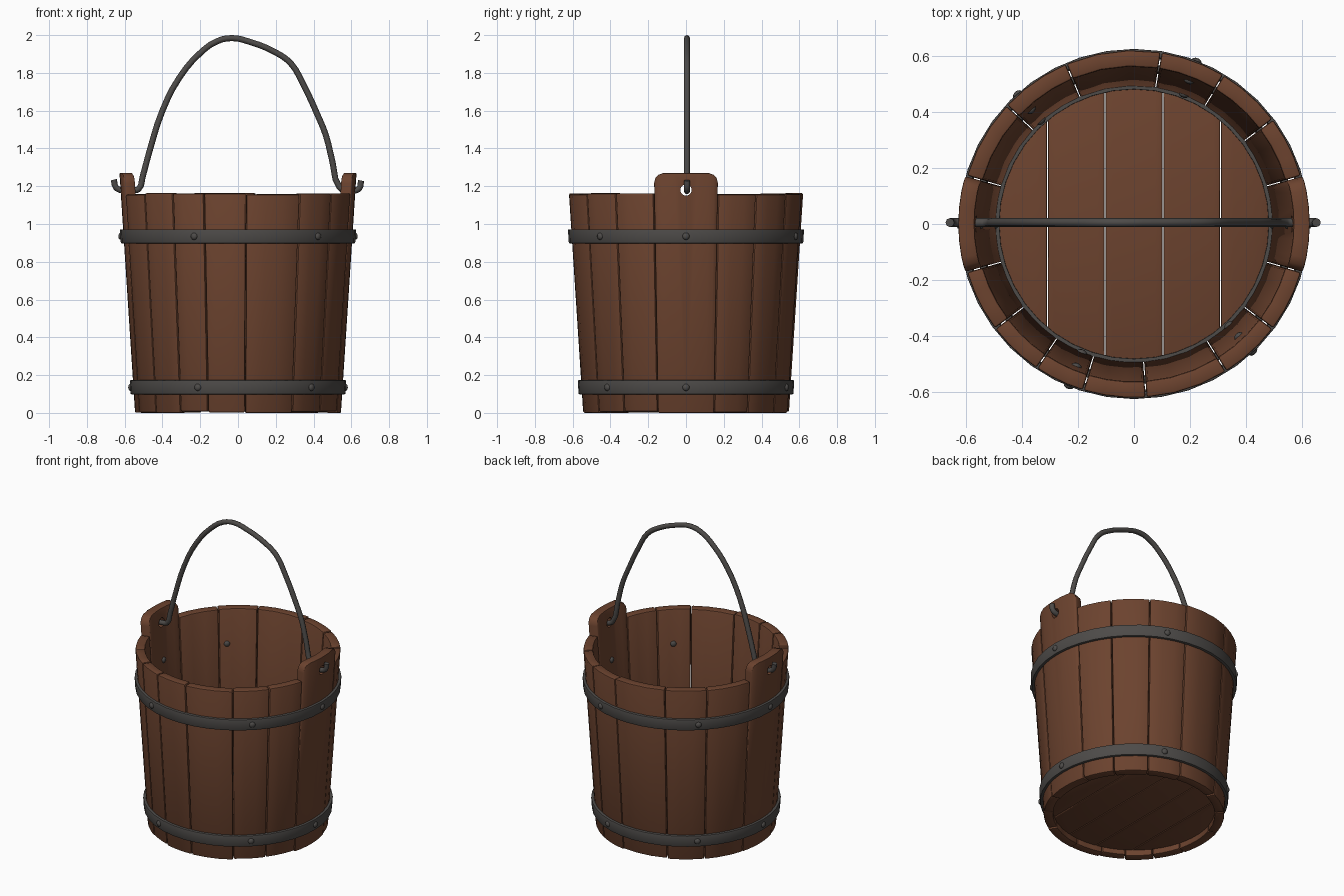
import bpy, bmesh, math, random
from mathutils import Matrix, Vector

random.seed(4)
cube = bpy.data.objects.get("Cube")
if cube:
    bpy.data.objects.remove(cube, do_unlink=True)


def material(name, rgb, roughness):
    m = bpy.data.materials.new(name)
    m.use_nodes = True
    m.diffuse_color = (*rgb, 1)
    shader = m.node_tree.nodes["Principled BSDF"]
    shader.inputs["Base Color"].default_value = (*rgb, 1)
    shader.inputs["Roughness"].default_value = roughness
    return m


WOOD = material("brown wood", (0.15, 0.056, 0.028), 0.8)
IRON = material("dark iron", (0.075, 0.07, 0.066), 0.6)
HEIGHT, EAR_TOP, WALL = 1.16, 1.27, 0.058


def radius(z):
    """Outer radius of the tapered wall."""
    return 0.545 + 0.065 * z


def select(ob):
    bpy.ops.object.select_all(action="DESELECT")
    ob.select_set(True)
    bpy.context.view_layer.objects.active = ob


def finish(bm, name, mat, bevel=0, cutter=None):
    bmesh.ops.recalc_face_normals(bm, faces=bm.faces)
    mesh = bpy.data.meshes.new(name)
    bm.to_mesh(mesh)
    bm.free()
    mesh.materials.append(mat)
    ob = bpy.data.objects.new(name, mesh)
    bpy.context.collection.objects.link(ob)
    select(ob)
    if bevel:
        mod = ob.modifiers.new("bevel", "BEVEL")
        mod.width, mod.segments = bevel, 2
        mod.limit_method, mod.angle_limit = "ANGLE", math.radians(50)
        bpy.ops.object.modifier_apply(modifier=mod.name)
    if cutter:
        mod = ob.modifiers.new("hole", "BOOLEAN")
        mod.operation, mod.object, mod.solver = "DIFFERENCE", cutter, "EXACT"
        bpy.ops.object.modifier_apply(modifier=mod.name)
    bpy.ops.object.shade_smooth_by_angle(angle=math.radians(40))
    return ob


def loft(sections, closed=False):
    """Skin a row of equal cross-sections into a solid."""
    bm = bmesh.new()
    rings = [[bm.verts.new(p) for p in s] for s in sections]
    n = len(rings[0])
    for a, b in zip(rings, rings[1:] + (rings[:1] if closed else [])):
        for i in range(n):
            j = (i + 1) % n
            bm.faces.new((a[i], a[j], b[j], b[i]))
    if not closed:
        bm.faces.new(rings[0])
        bm.faces.new(rings[-1])
    return bm


def section(angle, low, high, offset, thick):
    """Slice of the wall at one angle, following its taper."""
    c, s = math.cos(angle), math.sin(angle)
    corners = ((low, offset), (high, offset), (high, offset - thick), (low, offset - thick))
    return [(c * (radius(z) + o), s * (radius(z) + o), z) for z, o in corners]


# Cutter for the handle holes
bm = bmesh.new()
bmesh.ops.create_cone(bm, cap_ends=True, segments=16, radius1=0.03, radius2=0.03, depth=1.6,
                      matrix=Matrix.Translation((0, 0, 1.18)) @ Matrix.Rotation(math.pi / 2, 4, "Y"))
cutter = finish(bm, "hole_cutter", IRON)
cutter.hide_render = True

# Wall staves of uneven width; the two side staves rise into ears
seams = [-16, 16, 37, 59, 81, 113, 137, 164, 196, 217, 236, 253, 274, 302, 323, 344]
for k, (a, b) in enumerate(zip(seams, seams[1:])):
    ear = a in (-16, 164)
    mid, half = math.radians((a + b) / 2), math.radians((b - a) / 2 - 0.2)
    top = HEIGHT + random.uniform(-0.006, 0.004)
    bottom = random.uniform(0, 0.008) if k % 3 else 0
    steps = (-1, -0.96, -0.87, -0.7, -0.35, 0, 0.35, 0.7, 0.87, 0.96, 1) if ear else (-1, -0.33, 0.33, 1)
    slices = []
    for t in steps:
        high = top
        if ear:
            # Rounded upper corners
            u = min(1, max(0, (abs(t) - 0.7) / 0.3))
            high = EAR_TOP - 0.055 * (1 - math.sqrt(1 - u * u))
        slices.append(section(mid + t * half, bottom, high, 0, WALL))
    side = "left" if a < 0 else "right"
    finish(loft(slices), side + "_ear_stave" if ear else f"stave_{k}", WOOD,
           0.016 if ear else 0.008, cutter if ear else None)
bpy.data.objects.remove(cutter, do_unlink=True)


# Iron hoops, and the thin ring that holds the floor
def hoop(name, low, high, offset, thick, bevel=0):
    slices = [section(math.tau * i / 40, low, high, offset, thick) for i in range(40)]
    finish(loft(slices, closed=True), name, IRON, bevel)


hoop("upper_hoop", 0.897, 0.972, 0.017, 0.026, 0.005)
hoop("lower_hoop", 0.098, 0.173, 0.017, 0.026, 0.005)
hoop("floor_ring", 0.08, 0.1, 0.002 - WALL, 0.014)

# Rivets showing outside the hoops and inside the wall
bm = bmesh.new()
for z in (0.935, 0.135):
    for angle in (0, 69, 132, 180, 248, 313):
        for r in (radius(z) + 0.016, radius(z) - WALL):
            place = (Matrix.Rotation(math.radians(angle), 4, "Z") @ Matrix.Translation((r, 0, z))
                     @ Matrix.Diagonal((0.65, 1, 1, 1)))
            bmesh.ops.create_uvsphere(bm, u_segments=10, v_segments=6, radius=0.019, matrix=place)
finish(bm, "rivets", IRON)

# Floor boards cut to a circle
R, WIDTH = 0.494, 0.206
for i in range(-2, 3):
    x0 = max(-R, (i - 0.5) * WIDTH + 0.002)
    x1 = min(R, (i + 0.5) * WIDTH - 0.002)
    slices = []
    for k in range(9):
        f = k / 8
        # Denser slices toward the rim on the outer boards
        f = {-2: f * f, 2: 1 - (1 - f) ** 2}.get(i, f)
        x = x0 + (x1 - x0) * f
        y = max(0.02, math.sqrt(max(0, R * R - x * x)))
        slices.append([(x, -y, 0.04), (x, y, 0.04), (x, y, 0.09), (x, -y, 0.09)])
    finish(loft(slices), f"floor_board_{i + 3}", WOOD, 0.004)

# Bent wire handle with hooked ends
path = [(-0.657, 1.235), (-0.647, 1.195), (-0.615, 1.178), (-0.56, 1.178), (-0.526, 1.185),
        (-0.505, 1.25), (-0.47, 1.38), (-0.4, 1.6), (-0.31, 1.775), (-0.2, 1.905),
        (-0.11, 1.968), (-0.03, 1.984), (0.06, 1.965), (0.2, 1.908), (0.28, 1.85),
        (0.345, 1.74), (0.42, 1.58), (0.465, 1.47), (0.5, 1.33), (0.537, 1.195),
        (0.565, 1.178), (0.615, 1.176), (0.643, 1.19), (0.651, 1.23)]
curve = bpy.data.curves.new("handle", "CURVE")
curve.dimensions = "3D"
curve.bevel_depth, curve.bevel_resolution = 0.016, 2
curve.use_fill_caps = True
curve.resolution_u = 3
spline = curve.splines.new("BEZIER")
spline.bezier_points.add(len(path) - 1)
for p, (x, z) in zip(spline.bezier_points, path):
    p.co = Vector((x, 0.005, z))
    p.handle_left_type = p.handle_right_type = "AUTO"
curve.materials.append(IRON)
handle = bpy.data.objects.new("handle", curve)
bpy.context.collection.objects.link(handle)
select(handle)
bpy.ops.object.convert(target="MESH")
bpy.ops.object.shade_smooth_by_angle(angle=math.radians(50))
